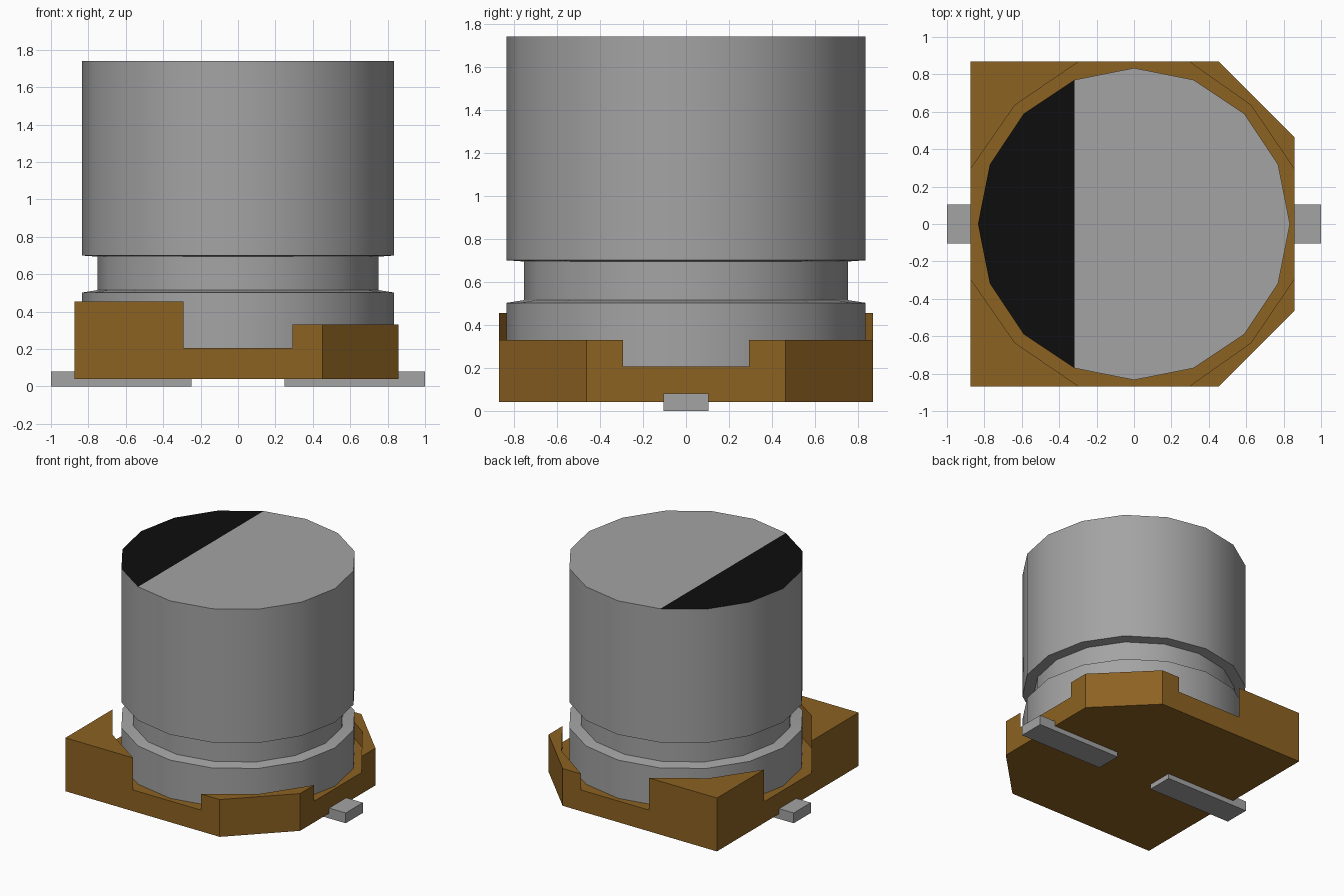
import bpy, bmesh, math
from mathutils import Vector

cube = bpy.data.objects.get("Cube")
if cube:
    bpy.data.objects.remove(cube, do_unlink=True)


def material(name, rgb):
    m = bpy.data.materials.new(name)
    m.use_nodes = True
    m.diffuse_color = (*rgb, 1)
    bsdf = next(n for n in m.node_tree.nodes if n.type == 'BSDF_PRINCIPLED')
    bsdf.inputs["Base Color"].default_value = (*rgb, 1)
    return m


metal = material("grey metal", (0.37, 0.37, 0.37))
black = material("black marking", (0.004, 0.004, 0.004))
brown = material("brown plastic", (0.265, 0.122, 0.016))


def finish(bm, name, mats):
    bmesh.ops.recalc_face_normals(bm, faces=bm.faces[:])
    me = bpy.data.meshes.new(name)
    bm.to_mesh(me)
    bm.free()
    ob = bpy.data.objects.new(name, me)
    bpy.context.collection.objects.link(ob)
    for m in mats:
        me.materials.append(m)
    return ob


# Can: 16-sided lathe with a crimped neck
SIDES, R, NECK = 16, 0.834, 0.752
profile = [(R, 0.205), (R, 0.502), (NECK, 0.515), (NECK, 0.694), (R, 0.70), (R, 1.74)]
bm = bmesh.new()
rings = []
for r, z in profile:
    rings.append([bm.verts.new((r * math.cos(a), r * math.sin(a), z))
                  for a in (2 * math.pi * i / SIDES for i in range(SIDES))])
for lo, hi in zip(rings, rings[1:]):
    for i in range(SIDES):
        j = (i + 1) % SIDES
        bm.faces.new((lo[i], lo[j], hi[j], hi[i]))
bm.faces.new(rings[0][::-1])
top = bm.faces.new(rings[-1])
# Polarity mark: split the lid between two rim corners and paint the left part
bmesh.utils.face_split(top, rings[-1][5], rings[-1][11])
bm.normal_update()
for f in bm.faces:
    if f.normal.z > 0.9 and f.calc_center_median().z > 1.7:
        f.material_index = 1 if f.calc_center_median().x < -0.32 else 0
can = finish(bm, "can", [metal, black])
bpy.ops.object.select_all(action='DESELECT')
can.select_set(True)
bpy.context.view_layer.objects.active = can
bpy.ops.object.shade_smooth_by_angle(angle=math.radians(30))

# Base: a plate with four raised corners around the can, chamfered on one side
BOTTOM, FLOOR = 0.04, 0.205
XL, XR, Y, SLOT = -0.875, 0.858, 0.87, 0.292
# Per corner: outline points counter-clockwise, inner recess point, height
corners = [
    ([(XR, SLOT), (XR, 0.463), (0.452, Y), (SLOT, Y)], (0.625, 0.635), 0.33),
    ([(-SLOT, Y), (XL, Y), (XL, SLOT)], (-0.637, 0.635), 0.455),
    ([(XL, -SLOT), (XL, -Y), (-SLOT, -Y)], (-0.637, -0.635), 0.455),
    ([(SLOT, -Y), (0.452, -Y), (XR, -0.463), (XR, -SLOT)], (0.625, -0.635), 0.33),
]
bm = bmesh.new()
groups = [[bm.verts.new((x, y, FLOOR)) for x, y in pts] for pts, _, _ in corners]
outline = [v for g in groups for v in g]
low = [bm.verts.new((v.co.x, v.co.y, BOTTOM)) for v in outline]
bm.faces.new(low[::-1])
for i in range(len(outline)):
    j = (i + 1) % len(outline)
    bm.faces.new((low[i], low[j], outline[j], outline[i]))
bm.faces.new(outline)
for g, (_, inner, height) in zip(groups, corners):
    face = next(f for f in g[0].link_faces if g[-1] in f.verts)
    bmesh.utils.face_split(face, g[0], g[-1], coords=[Vector((*inner, FLOOR))])
    bm.normal_update()
    corner = next(f for f in g[1].link_faces if abs(f.normal.z) > 0.9)
    new = bmesh.ops.extrude_face_region(bm, geom=[corner])["geom"]
    if corner.is_valid:
        bm.faces.remove(corner)
    bmesh.ops.translate(bm, vec=(0, 0, height - FLOOR),
                        verts=[e for e in new if isinstance(e, bmesh.types.BMVert)])
finish(bm, "base", [brown])

# Flat solder terminals
for side, name in ((1, "left_terminal"), (-1, "right_terminal")):
    bm = bmesh.new()
    bmesh.ops.create_cube(bm, size=1)
    bmesh.ops.scale(bm, vec=(0.752, 0.21, 0.08), verts=bm.verts[:])
    bmesh.ops.translate(bm, vec=(side * 0.624, 0, 0.04), verts=bm.verts[:])
    finish(bm, name, [metal])
